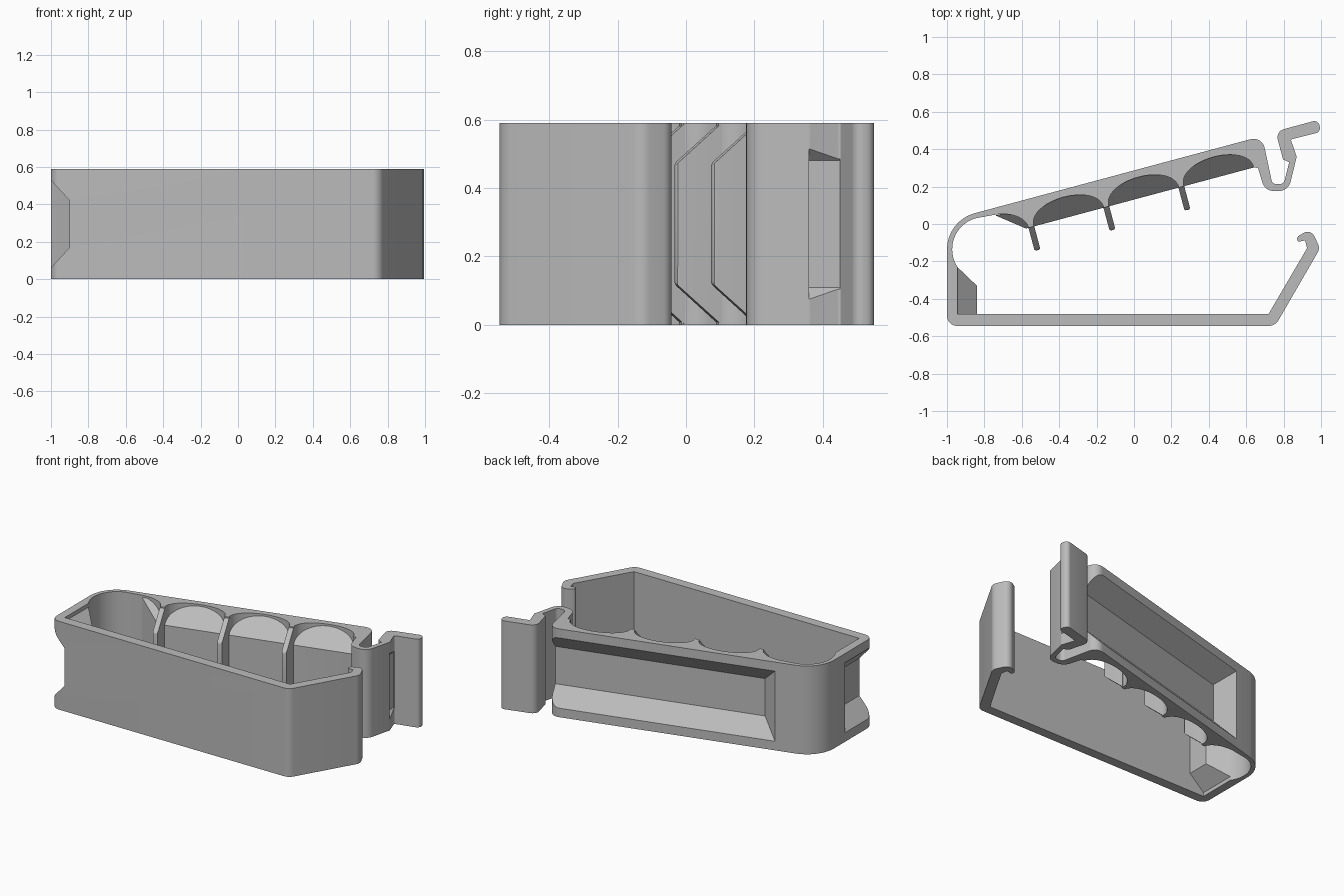
import bpy, bmesh, math
from mathutils import Vector as V

if "Cube" in bpy.data.objects:
    bpy.data.objects.remove(bpy.data.objects["Cube"])

H = 0.59
grey = bpy.data.materials.new("plain grey")
grey.diffuse_color = (0.5, 0.5, 0.5, 1)
grey.use_nodes = True
grey.node_tree.nodes["Principled BSDF"].inputs["Base Color"].default_value = grey.diffuse_color

# arm frame: u runs along the sloping arm, v runs inward from its outer face
T = math.radians(15)
O, E, N = V((-0.8, 0.0715)), V((math.cos(T), math.sin(T))), V((math.sin(T), -math.cos(T)))


def arm(u, v):
    return O + E * u + N * v


def rounded(points, steps=8):
    """Closed outline with a fillet radius at each (x, y, r) corner."""
    out = []
    for i, (x, y, r) in enumerate(points):
        p = V((x, y))
        if r == 0:
            out.append(p)
            continue
        a = (V(points[i - 1][:2]) - p).normalized()
        b = (V(points[(i + 1) % len(points)][:2]) - p).normalized()
        half = a.angle(b) / 2
        c = p + (a + b).normalized() * (r / math.sin(half))
        s, e = p + a * (r / math.tan(half)) - c, p + b * (r / math.tan(half)) - c
        a0 = math.atan2(s.y, s.x)
        da = (math.atan2(e.y, e.x) - a0 + math.pi) % (2 * math.pi) - math.pi
        for k in range(steps + 1):
            t = a0 + da * k / steps
            out.append(c + V((math.cos(t), math.sin(t))) * r)
    return out


def finish(name, bm):
    bmesh.ops.recalc_face_normals(bm, faces=bm.faces)
    me = bpy.data.meshes.new(name)
    bm.to_mesh(me)
    bm.free()
    me.materials.append(grey)
    ob = bpy.data.objects.new(name, me)
    bpy.context.collection.objects.link(ob)
    return ob


def prism(name, outline):
    bm = bmesh.new()
    f = bm.faces.new([bm.verts.new((p.x, p.y, 0)) for p in outline])
    top = bmesh.ops.extrude_face_region(bm, geom=[f])["geom"]
    bmesh.ops.translate(bm, vec=(0, 0, H), verts=[g for g in top if isinstance(g, bmesh.types.BMVert)])
    return finish(name, bm)


def frustum(name, place, base, top, bevel=0):
    """Tapered block; each end is (depth, a0, a1, z margin)."""
    bm = bmesh.new()
    rings = []
    for d, a0, a1, m in (base, top):
        rings.append([bm.verts.new((*place(a, d), z))
                      for a, z in ((a0, m), (a1, m), (a1, H - m), (a0, H - m))])
    bm.faces.new(rings[0])
    bm.faces.new(rings[1])
    for i in range(4):
        j = (i + 1) % 4
        bm.faces.new((rings[0][i], rings[0][j], rings[1][j], rings[1][i]))
    if bevel:
        bmesh.ops.recalc_face_normals(bm, faces=bm.faces)
        edges = [e for e in bm.edges if all(v in rings[1] for v in e.verts)]
        bmesh.ops.bevel(bm, geom=edges, offset=bevel, segments=3, profile=0.5, affect='EDGES')
    return finish(name, bm)


def combine(ob, other, op):
    m = ob.modifiers.new(op, 'BOOLEAN')
    m.operation, m.object, m.solver = op, other, 'EXACT'
    bpy.context.view_layer.objects.active = ob
    bpy.ops.object.modifier_apply(modifier=m.name)
    bpy.data.objects.remove(other)


# front wall, catch lip and inner side of the left end
pts = [(-1, -0.545, 0.055), (0.755, -0.545, 0.06), (0.995, -0.13, 0.05), (0.945, -0.025, 0.04),
       (0.86, -0.075, 0.02), (0.88, -0.095, 0.008), (0.915, -0.088, 0), (0.925, -0.13, 0.015),
       (0.72, -0.48, 0), (-0.945, -0.48, 0)]
# round end of the interior
for k in range(21):
    t = math.radians(213 - k * 108 / 20)
    pts.append((-0.8 + 0.172 * math.cos(t), -0.135 + 0.172 * math.sin(t), 0))
# finger scallops: a half one, then three full ones
cusps = [0.22, 0.635, 1.05, 1.465]
for k in range(2, 11):
    t = math.pi / 2 * (1 - k / 10)
    pts.append((*arm(0.01 + 0.195 * math.cos(t), 0.15 - 0.118 * math.sin(t)), 0))
for a, b in zip(cusps, cusps[1:]):
    for k in range(25):
        t = math.pi * (1 - k / 24)
        u = (a + b) / 2 + ((b - a) / 2 - 0.014) * math.cos(t)
        pts.append((*arm(u, 0.15 - 0.11 * math.sin(t) ** 0.9 if 0 < k < 24 else 0.15), 0))
# spring loop, latch tab and outer corners
pts += [(0.663, 0.30, 0), (0.70, 0.176, 0.065), (0.825, 0.176, 0.065), (0.87, 0.36, 0.02),
        (0.838, 0.452, 0.008), (1.0, 0.493, 0.028), (0.985, 0.557, 0.028), (0.757, 0.495, 0.045),
        (0.797, 0.345, 0), (0.83, 0.33, 0), (0.80, 0.213, 0.028), (0.74, 0.213, 0.028),
        (0.685, 0.47, 0.06), (-1, 0.018, 0.2)]
body = prism("clip_body", rounded(pts))


def end(a, d):
    return V((-1 + d, a))


def latch(a, d):
    return V((0.875 - d, a))


# inward bulges of the arm and the left end
combine(body, frustum("arm_bulge", arm, (0.04, 0.05, 1.475, 0.012), (0.15, 0.19, 1.475, 0.12)), 'UNION')
combine(body, frustum("end_bulge", end, (0.04, -0.52, -0.215, 0.012), (0.16, -0.52, -0.33, 0.12)), 'UNION')
# matching outer grooves and the latch recess
combine(body, frustum("arm_groove", arm, (-0.01, 0.07, 1.575, 0.05), (0.1, 0.18, 1.575, 0.17)), 'DIFFERENCE')
combine(body, frustum("end_groove", end, (-0.01, -0.6, -0.24, 0.05), (0.1, -0.6, -0.35, 0.17)), 'DIFFERENCE')
combine(body, frustum("latch_recess", latch, (-0.01, 0.36, 0.45, 0.06), (0.04, 0.36, 0.45, 0.11)), 'DIFFERENCE')

# finger dividers at the cusps
parts = [body]
for i, u in enumerate(cusps[:3]):
    parts.append(frustum(f"finger_divider_{i + 1}", arm, (0.14, u - 0.016, u + 0.016, 0.0),
                         (0.278, u - 0.016, u + 0.016, 0.12), 0.012))

bpy.ops.object.select_all(action='DESELECT')
for ob in parts:
    ob.select_set(True)
bpy.context.view_layer.objects.active = body
bpy.ops.object.shade_smooth_by_angle(angle=math.radians(30))
